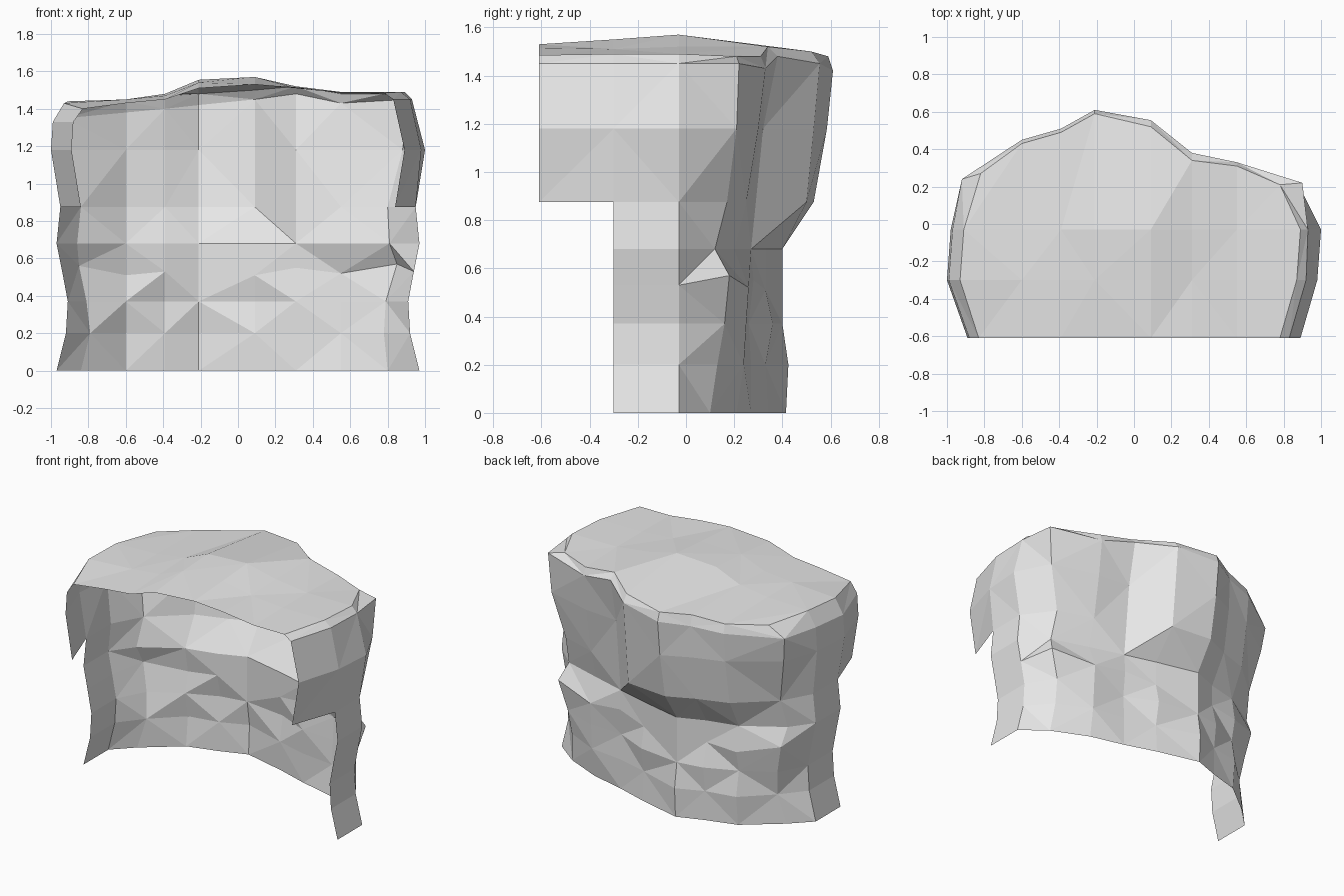
import bpy
import bmesh

default_cube = bpy.data.objects.get("Cube")
if default_cube:
    bpy.data.objects.remove(default_cube, do_unlink=True)

stone = bpy.data.materials.new("pale_stone")
stone.use_nodes = True
stone.diffuse_color = (0.8, 0.8, 0.8, 1)
shader = next(n for n in stone.node_tree.nodes if n.type == "BSDF_PRINCIPLED")
shader.inputs["Base Color"].default_value = stone.diffuse_color
shader.inputs["Roughness"].default_value = 0.9

# Rows of the back wall, lowest first: height, left and right corner x, depths
BACK_ROWS = [
    (0.0, -.84, .80, [.10, .29, .35, .415, .34, .27, .21, .10]),
    (.20, -.79, .78, [.13, .31, .35, .425, .33, .27, .24, .13]),
    (.37, -.81, .79, [.16, .28, .37, .40, .36, .26, .25, .16]),
    (.53, -.85, .85, [.18, .31, .33, .40, .33, .28, .26, .18]),
    (.68, -.86, .81, [.12, .28, .33, .40, .33, .27, .20, .12]),
    (.875, -.84, .80, [.17, .38, .45, .53, .50, .29, .25, .17]),
    (1.18, -.90, .88, [.22, .43, .50, .585, .53, .32, .30, .21]),
]
BACK_X = [-.60, -.39, -.21, .09, .31, .55]
SIDE_X = [.97, .92, .91, .94, .97, .95, 1.0]
SIDE_Y = [-.61, -.30, -.03]
FRONT_X = {5: .84, 6: .89}
HIGH_ROW = 5


def side_point(sign, row, step):
    """Point on a side wall; step counts backward from the opening."""
    x = FRONT_X.get(row, 0) if step == 0 else SIDE_X[row]
    if row == 6 and (sign, step) in ((-1, 2), (1, 1)):
        x -= .02
    return (sign * x, SIDE_Y[step], BACK_ROWS[row][0])


def wall_row(row):
    """One horizontal band of points from the right opening round to the left."""
    z, x_start, x_end, depths = BACK_ROWS[row]
    first = 0 if row >= HIGH_ROW else 1
    start = [side_point(-1, row, s) for s in range(first, 3)]
    end = [side_point(1, row, s) for s in range(2, first - 1, -1)]
    # Uneven ledge line below the overhang
    wobble = [.03, -.02, 0, .01, -.02, .02, -.01, .04] if row == 3 else [0] * 8
    back = [(x, y, z + w) for x, y, w in
            zip([x_start] + BACK_X + [x_end], depths, wobble)]
    pad = [None] * first
    return pad + start + back + end + pad


# Rim where the walls meet the bevel, and the roof edge just inside it
rim_depths = [.24, .45, .51, .61, .555, .38, .33, .22]
rim_heights = [1.35, 1.38, 1.40, 1.42, 1.45, 1.48, 1.43, 1.45]
rim = [(-.88, -.61, 1.33), (-.99, -.30, 1.33), (-.97, -.03, 1.34)]
rim += list(zip([-.92] + BACK_X + [.90], rim_depths, rim_heights))
rim += [(.93, -.03, 1.45), (.92, -.30, 1.45), (.83, -.61, 1.45)]

ROOF_ENDS = [(-.83, .78), (-.93, .87), (-.91, .89), (-.82, .78)]
ROOF_HEIGHTS = [
    [1.40, 1.43, 1.45, 1.51, 1.53, 1.515, 1.485, 1.485],
    [1.43, 1.45, 1.47, 1.54, 1.55, 1.51, 1.49, 1.49],
    [1.44, 1.45, 1.48, 1.555, 1.57, 1.52, 1.49, 1.49],
    [1.43, 1.44, 1.47, 1.48, 1.50, 1.52, 1.48, 1.48],
]
roof_back = [.27, .43, .49, .59, .52, .34, .31, .21]
roof = []
for row, (ends, heights) in enumerate(zip(ROOF_ENDS, ROOF_HEIGHTS)):
    xs = [ends[0]] + BACK_X + [ends[1]]
    ys = roof_back if row == 3 else [SIDE_Y[row]] * 8
    roof.append(list(zip(xs, ys, heights)))
roof_edge = [roof[r][0] for r in range(3)] + roof[3] + [roof[r][-1] for r in (2, 1, 0)]


def add_grid(bm, rows, cache):
    """Join rows of points with triangles whose diagonals alternate."""
    def vert(point):
        if point not in cache:
            cache[point] = bm.verts.new(point)
        return cache[point]

    for r, (low, high) in enumerate(zip(rows, rows[1:])):
        for c in range(len(low) - 1):
            corners = [low[c + 1], low[c], high[c], high[c + 1]]
            if None in corners:
                continue
            a, b, d, e = [vert(p) for p in corners]
            if (r + c) % 2:
                pair = [(a, b, d), (a, d, e)]
            else:
                pair = [(a, b, e), (b, d, e)]
            for face in pair:
                bm.faces.new(face)


def build(name, rows_list):
    bm = bmesh.new()
    cache = {}
    for rows in rows_list:
        add_grid(bm, rows, cache)
    bmesh.ops.recalc_face_normals(bm, faces=bm.faces)
    # Keep the shell facing outward
    bm.normal_update()
    top = max(bm.faces, key=lambda f: f.calc_center_median().z)
    if top.normal.z < 0:
        bmesh.ops.reverse_faces(bm, faces=bm.faces)
    mesh = bpy.data.meshes.new(name)
    bm.to_mesh(mesh)
    bm.free()
    mesh.materials.append(stone)
    obj = bpy.data.objects.new(name, mesh)
    bpy.context.collection.objects.link(obj)
    return obj


# One open rock shell: walls, bevelled rim and roof
walls = [wall_row(r) for r in range(len(BACK_ROWS))] + [rim, roof_edge]
build("rock_cave_shell", [walls, roof])
